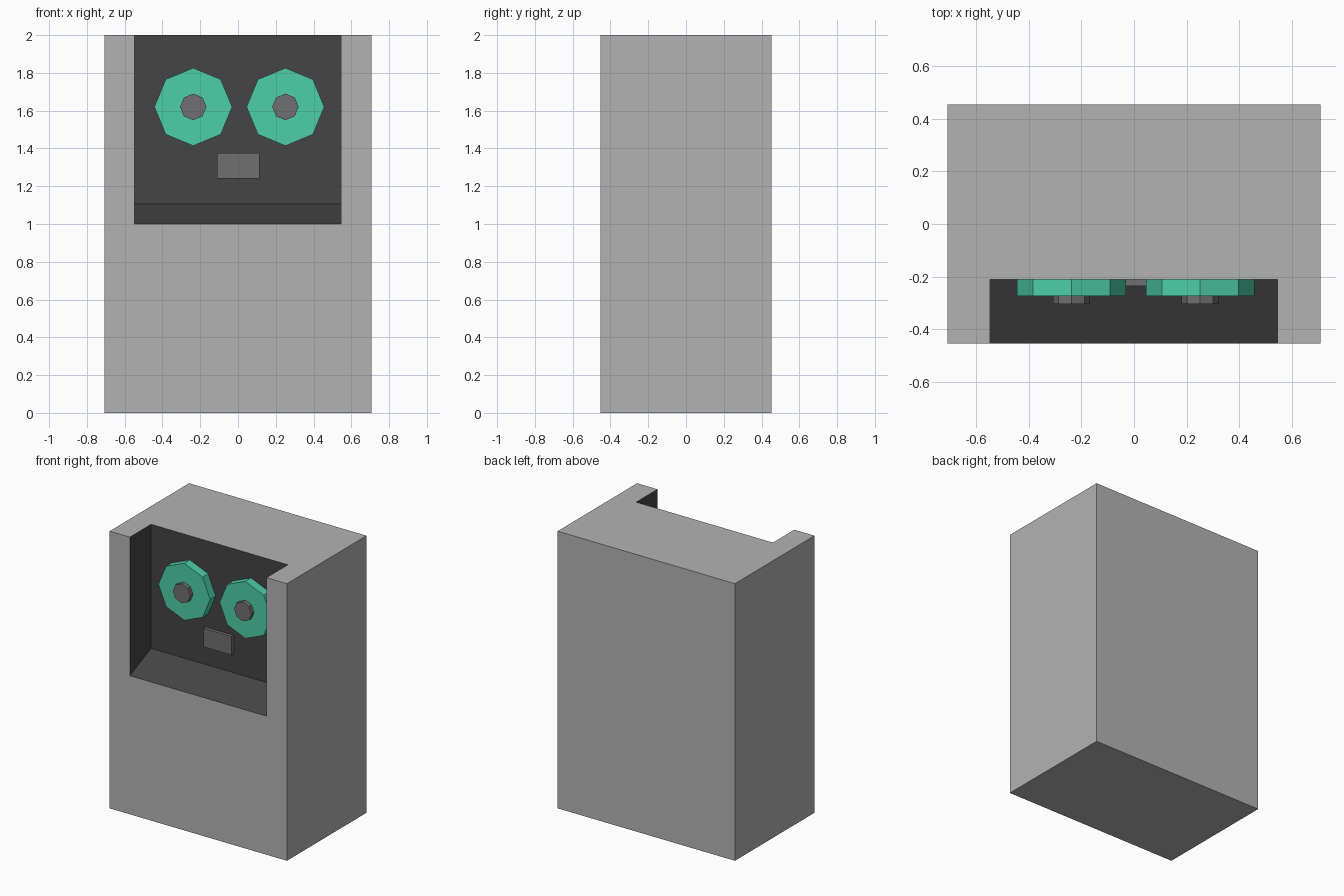
import bpy, bmesh, math
from mathutils import Matrix

if "Cube" in bpy.data.objects:
    bpy.data.objects.remove(bpy.data.objects["Cube"])


def material(name, rgb):
    mat = bpy.data.materials.new(name)
    mat.diffuse_color = (*rgb, 1)
    mat.use_nodes = True
    mat.node_tree.nodes["Principled BSDF"].inputs["Base Color"].default_value = mat.diffuse_color
    return mat


def add_object(name, bm, mat=None):
    bmesh.ops.recalc_face_normals(bm, faces=bm.faces)
    mesh = bpy.data.meshes.new(name)
    bm.to_mesh(mesh)
    bm.free()
    if mat:
        mesh.materials.append(mat)
    obj = bpy.data.objects.new(name, mesh)
    bpy.context.collection.objects.link(obj)
    return obj


def box(name, lo, hi, mat=None):
    bm = bmesh.new()
    size = [b - a for a, b in zip(lo, hi)]
    mid = [(a + b) / 2 for a, b in zip(lo, hi)]
    bmesh.ops.create_cube(bm, size=1, matrix=Matrix.Translation(mid) @ Matrix.Diagonal((*size, 1)))
    return add_object(name, bm, mat)


def side_prism(name, profile, x0, x1, mat):
    """Extrude a (y, z) profile along x."""
    bm = bmesh.new()
    face = bm.faces.new([bm.verts.new((x0, y, z)) for y, z in profile])
    new = bmesh.ops.extrude_face_region(bm, geom=[face])["geom"]
    bmesh.ops.translate(bm, vec=(x1 - x0, 0, 0), verts=[v for v in new if isinstance(v, bmesh.types.BMVert)])
    return add_object(name, bm, mat)


def octagon_disc(name, x, z, radius, y_front, y_back, mat=None):
    bm = bmesh.new()
    place = Matrix.Translation((x, (y_front + y_back) / 2, z)) @ Matrix.Rotation(math.pi / 2, 4, 'X')
    bmesh.ops.create_cone(bm, cap_ends=True, segments=8, radius1=radius, radius2=radius,
                          depth=y_back - y_front, matrix=place)
    return add_object(name, bm, mat)


dark = material("dark_panel", (0.058, 0.058, 0.058))
teal = material("teal", (0.075, 0.62, 0.39))
grey = material("grey_case", (0.45, 0.45, 0.45))
mid_grey = material("mid_grey", (0.16, 0.16, 0.16))

FRONT, PANEL = -0.453, -0.21

# Cabinet with a dark, open-topped recess whose floor slopes down to the front
cabinet = box("cabinet", (-0.708, FRONT, 0), (0.708, -FRONT, 2), grey)
slope = 0.105 / (PANEL - FRONT)
recess = side_prism("recess_cutter",
                    [(PANEL, 1.105), (PANEL, 2.2), (FRONT - 0.1, 2.2), (FRONT - 0.1, 1 - 0.1 * slope)],
                    -0.547, 0.545, dark)
recess.hide_render = True
cabinet.data.materials.append(dark)
cut = cabinet.modifiers.new("recess", 'BOOLEAN')
cut.operation = 'DIFFERENCE'
cut.solver = 'EXACT'
cut.material_mode = 'TRANSFER'
cut.object = recess
bpy.context.view_layer.objects.active = cabinet
bpy.ops.object.modifier_apply(modifier=cut.name)
bpy.data.objects.remove(recess)

# Two octagonal reels with hubs
for side, x in (("left", -0.237), ("right", 0.251)):
    octagon_disc(side + "_reel", x, 1.62, 0.206, -0.274, PANEL, teal)
    octagon_disc(side + "_hub", x, 1.62, 0.07, -0.304, -0.274, mid_grey)

# Small raised block below the reels
box("small_block", (-0.112, -0.235, 1.242), (0.114, PANEL, 1.375), mid_grey)
